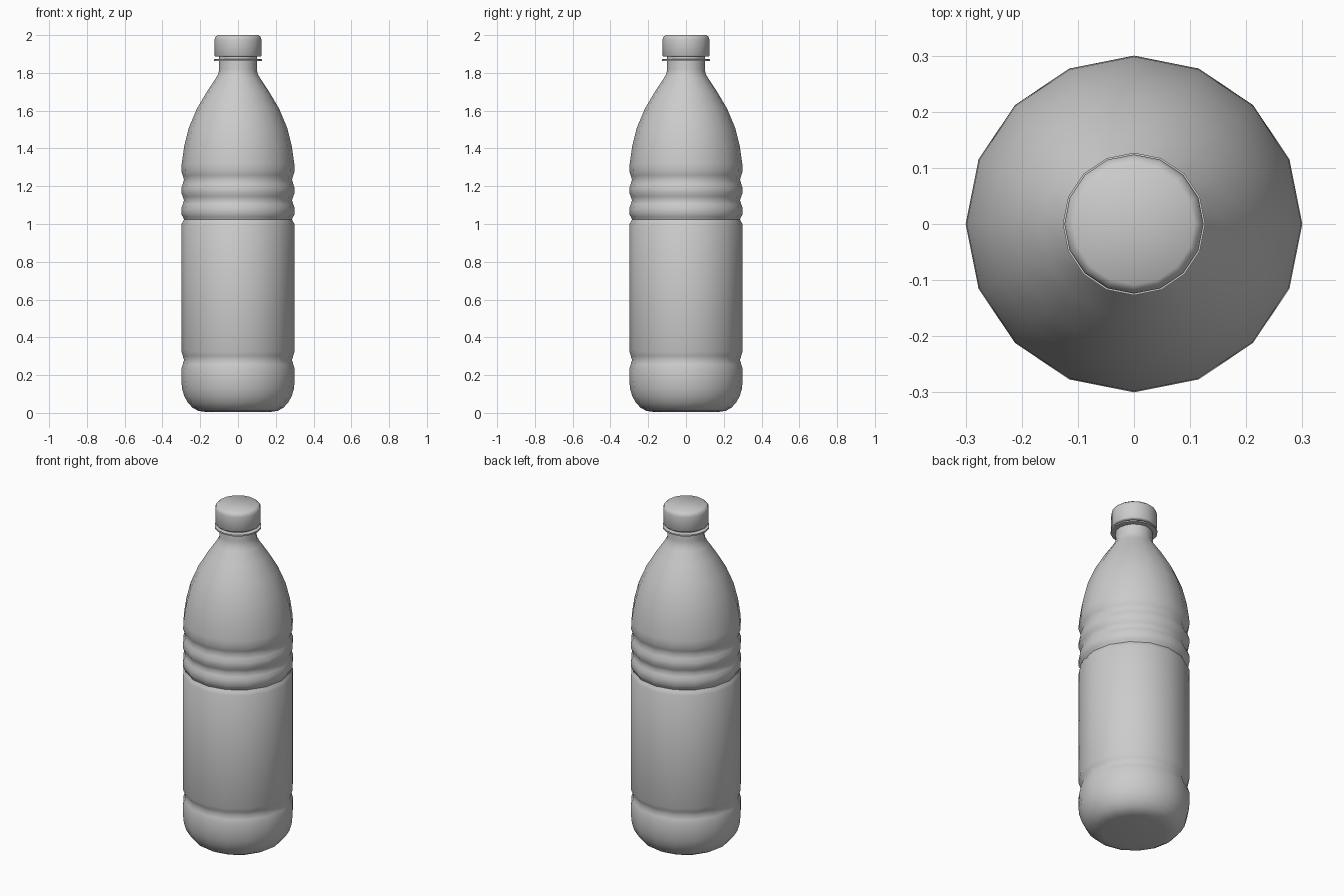
import bpy, bmesh, math

if "Cube" in bpy.data.objects:
    bpy.data.objects.remove(bpy.data.objects["Cube"])

SIDES = 16


def lathe(name, profile, angle=40):
    """Revolve (radius, z) points about z; a zero radius becomes a pole."""
    bm = bmesh.new()
    rings = []
    for r, z in profile:
        n = 1 if r == 0 else SIDES
        rings.append([bm.verts.new((r * math.cos(2 * math.pi * i / SIDES),
                                    r * math.sin(2 * math.pi * i / SIDES), z))
                      for i in range(n)])
    for a, b in zip(rings, rings[1:]):
        for i in range(SIDES):
            j = (i + 1) % SIDES
            if len(a) == 1:
                bm.faces.new((a[0], b[j], b[i]))
            elif len(b) == 1:
                bm.faces.new((a[i], a[j], b[0]))
            else:
                bm.faces.new((a[i], a[j], b[j], b[i]))
    bmesh.ops.recalc_face_normals(bm, faces=bm.faces)
    mesh = bpy.data.meshes.new(name)
    bm.to_mesh(mesh)
    bm.free()
    ob = bpy.data.objects.new(name, mesh)
    bpy.context.collection.objects.link(ob)
    bpy.ops.object.select_all(action='DESELECT')
    ob.select_set(True)
    bpy.context.view_layer.objects.active = ob
    bpy.ops.object.shade_smooth_by_angle(angle=math.radians(angle))
    return ob


def groove(z, half, depth=0.014):
    """Rounded dent in the body wall, listed upward."""
    return [(0.3, z - half), (0.3 - depth * 0.55, z - half * 0.5), (0.3 - depth, z),
            (0.3 - depth * 0.55, z + half * 0.5), (0.3, z + half)]


# Body: rounded base, grip grooves, shoulder and neck
base = [(0, 0.005), (0.17, 0.005)]
base += [(0.18 + 0.12 * math.sin(t), 0.17 - 0.165 * math.cos(t))
         for t in [math.radians(90 * k / 6) for k in range(1, 7)]]
shoulder = [(0.298, 1.32), (0.285, 1.41), (0.26, 1.51), (0.218, 1.61),
            (0.165, 1.70), (0.118, 1.77), (0.104, 1.795), (0.1, 1.82),
            (0.1, 1.93), (0, 1.93)]
lathe("bottle_body", base + groove(0.28, 0.045) + groove(1.025, 0.027)
      + groove(1.125, 0.04) + groove(1.235, 0.045) + shoulder)

# Neck flange
lathe("neck_flange", [(0.098, 1.862), (0.127, 1.864), (0.127, 1.872), (0.098, 1.874)])

# Screw cap
lathe("cap", [(0.098, 1.886), (0.12, 1.886), (0.124, 1.892), (0.124, 1.975),
              (0.12, 1.99), (0.108, 2.0), (0, 2.0)], 60)
